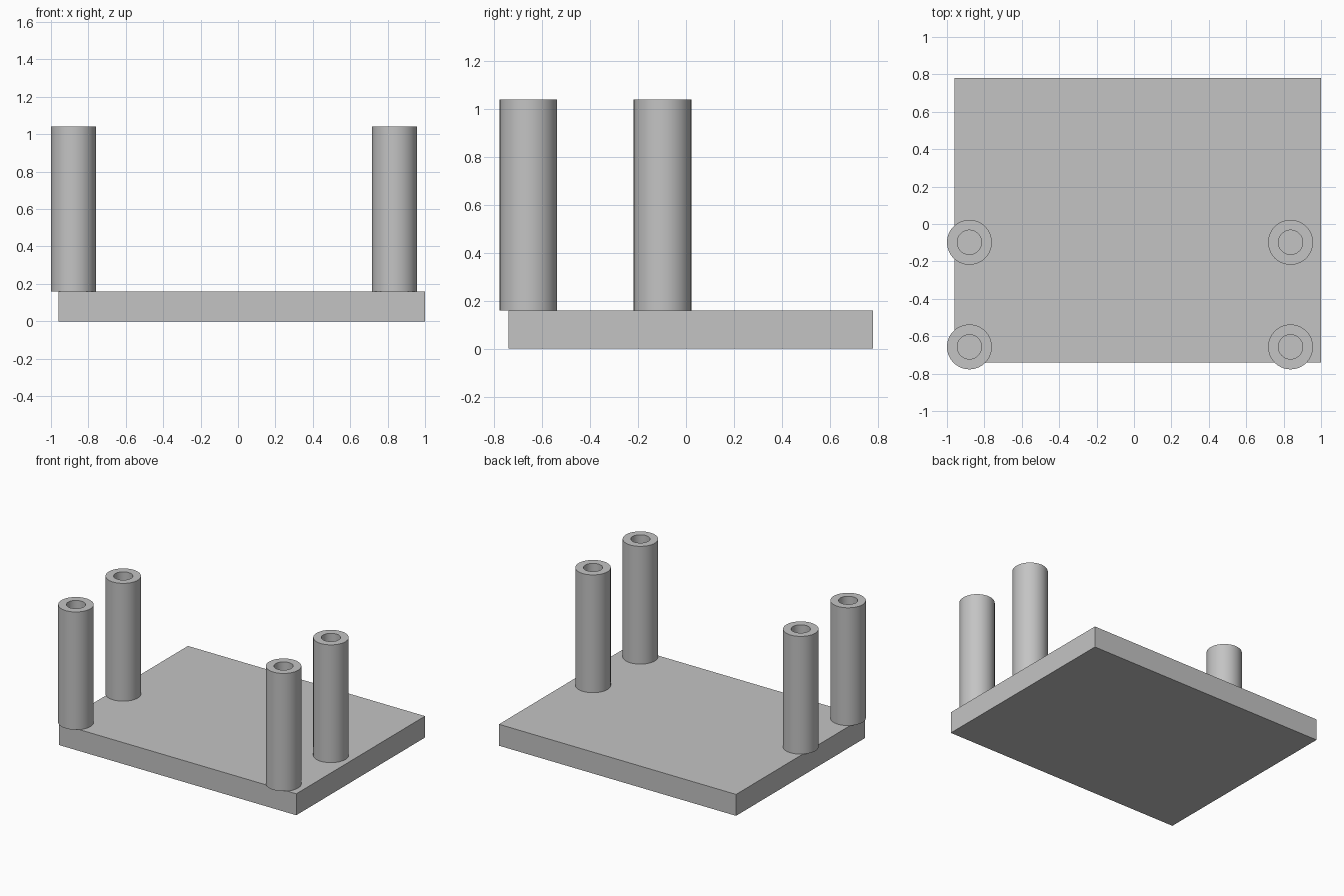
import bpy
import bmesh
import math
from mathutils import Matrix, Vector

if "Cube" in bpy.data.objects:
    bpy.data.objects.remove(bpy.data.objects["Cube"])

# Single plain grey material
grey = bpy.data.materials.new("plain grey")
grey.use_nodes = True
colour = (0.55, 0.55, 0.55, 1)
grey.diffuse_color = colour
grey.node_tree.nodes["Principled BSDF"].inputs["Base Color"].default_value = colour


def add_object(name, bm, location):
    bmesh.ops.recalc_face_normals(bm, faces=bm.faces)
    mesh = bpy.data.meshes.new(name)
    bm.to_mesh(mesh)
    bm.free()
    mesh.materials.append(grey)
    obj = bpy.data.objects.new(name, mesh)
    obj.location = location
    bpy.context.collection.objects.link(obj)
    return obj


# Flat rectangular base plate
bm = bmesh.new()
bmesh.ops.create_cube(bm, size=1, matrix=Matrix.Diagonal((1.96, 1.52, 0.16, 1)))
add_object("base_plate", bm, (0.02, 0.02, 0.08))


def add_post(name, x, y, outer=0.12, inner=0.065, height=0.88):
    """Hollow round post, made by spinning its wall section."""
    bm = bmesh.new()
    section = [(inner, 0), (outer, 0), (outer, height), (inner, height)]
    verts = [bm.verts.new((r, 0, z)) for r, z in section]
    edges = [bm.edges.new((verts[i], verts[i - 1])) for i in range(4)]
    bmesh.ops.spin(bm, geom=verts + edges, cent=Vector(), axis=(0, 0, 1),
                   angle=math.tau, steps=64, use_merge=True)
    bmesh.ops.remove_doubles(bm, verts=bm.verts, dist=0.0001)
    post = add_object(name, bm, (x, y, 0.16))
    bpy.ops.object.select_all(action="DESELECT")
    post.select_set(True)
    bpy.context.view_layer.objects.active = post
    bpy.ops.object.shade_smooth_by_angle(angle=math.radians(30))


# Four hollow posts
for side, x in (("right", -0.88), ("left", 0.837)):
    for end, y in (("front", -0.657), ("middle", -0.098)):
        add_post(f"{end}_{side}_post", x, y)
